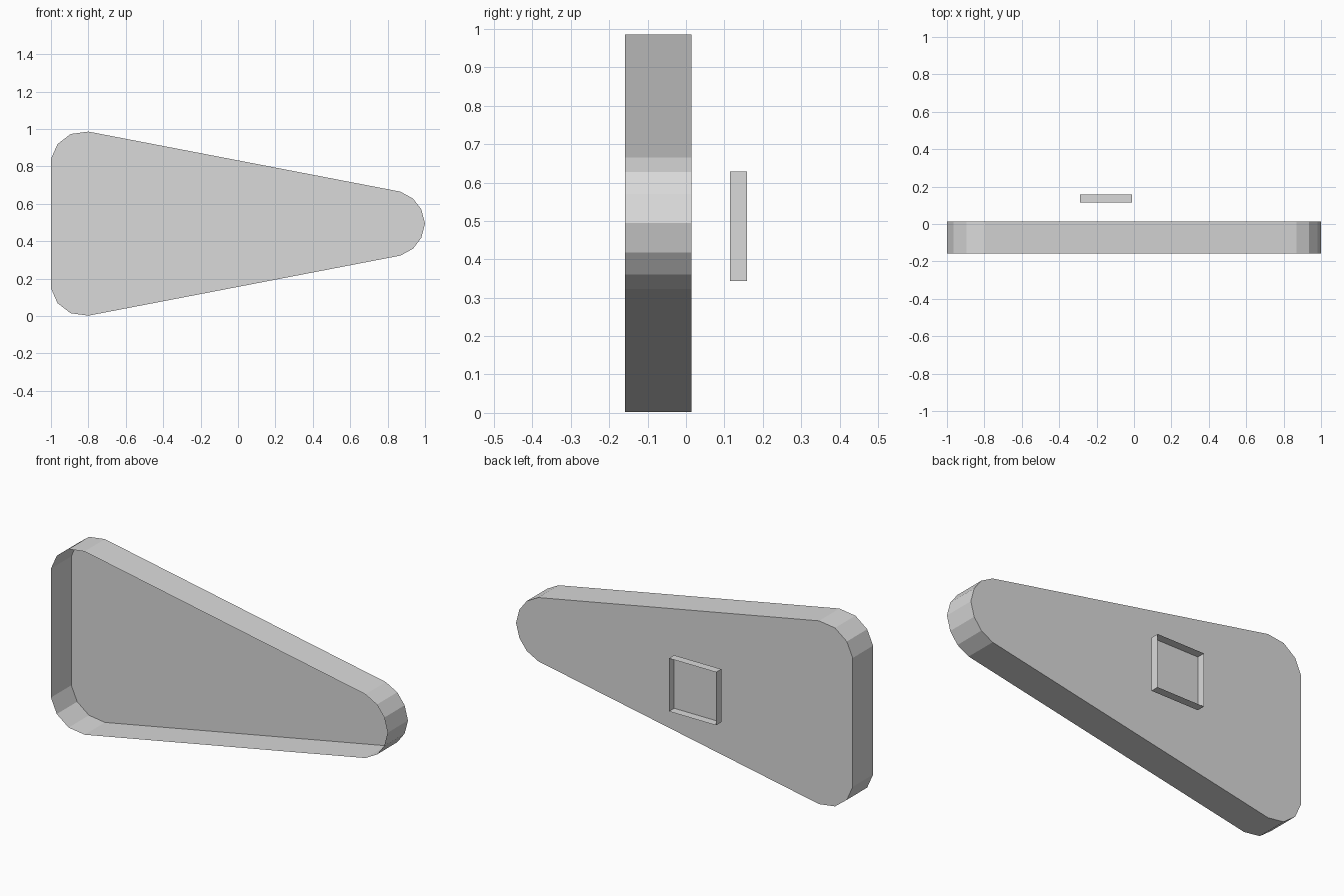
import bpy, bmesh

if "Cube" in bpy.data.objects:
    bpy.data.objects.remove(bpy.data.objects["Cube"])

grey = bpy.data.materials.new("light grey")
grey.diffuse_color = (0.7, 0.7, 0.7, 1)
grey.use_nodes = True
grey.node_tree.nodes["Principled BSDF"].inputs["Base Color"].default_value = grey.diffuse_color


def open_tray(name, outline, y_cap, y_rim):
    """Thin-skinned tray: flat cap at y_cap, walls running to an open rim at y_rim."""
    bm = bmesh.new()
    cap = [bm.verts.new((x, y_cap, z)) for x, z in outline]
    rim = [bm.verts.new((x, y_rim, z)) for x, z in outline]
    bm.faces.new(cap)
    n = len(cap)
    for i in range(n):
        j = (i + 1) % n
        bm.faces.new((cap[j], cap[i], rim[i], rim[j]))
    bmesh.ops.recalc_face_normals(bm, faces=bm.faces)
    mesh = bpy.data.meshes.new(name)
    bm.to_mesh(mesh)
    bm.free()
    mesh.materials.append(grey)
    obj = bpy.data.objects.new(name, mesh)
    bpy.context.collection.objects.link(obj)
    return obj


# Tapered housing: upper half of the outline, mirrored about its centre line
MID = 0.494
upper = [(-1, 0.346), (-0.965, 0.425), (-0.895, 0.479), (-0.80, 0.492),
         (0.868, 0.171), (0.936, 0.134), (0.98, 0.076)]
outline = ([(x, MID + h) for x, h in upper] + [(1, MID)]
           + [(x, MID - h) for x, h in reversed(upper)])
open_tray("tapered_housing", outline, 0.014, -0.159)

# Small square bracket floating behind the housing, open to the back
x0, x1, z0, z1 = -0.29, -0.01, 0.344, 0.629
open_tray("square_bracket", [(x0, z0), (x1, z0), (x1, z1), (x0, z1)], 0.115, 0.159)
